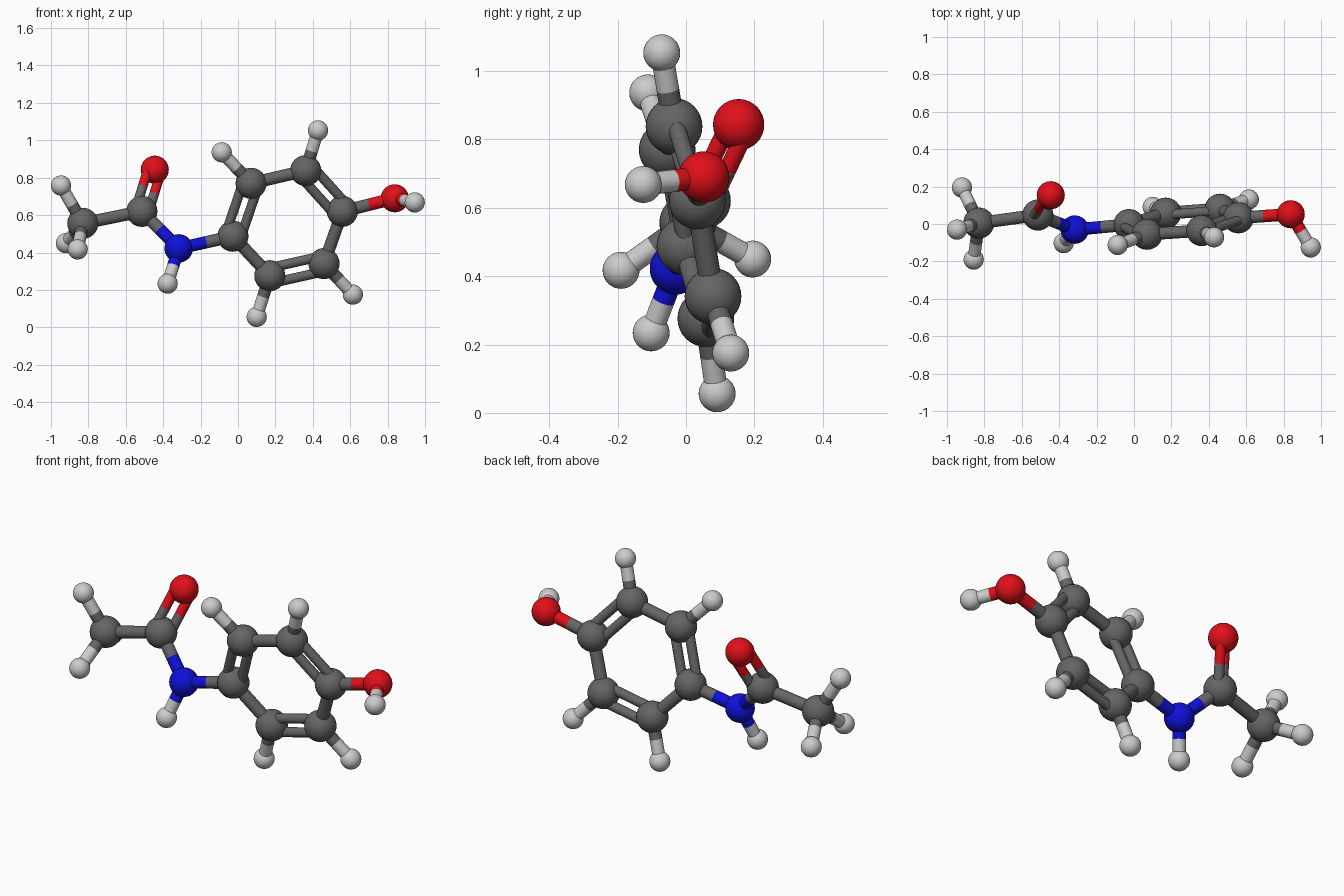
import bpy
from mathutils import Vector

if "Cube" in bpy.data.objects:
    bpy.data.objects.remove(bpy.data.objects["Cube"])

# element: (ball radius, colour)
ELEMENTS = {
    "carbon": (0.083, (0.13, 0.13, 0.13, 1)),
    "hydrogen": (0.054, (0.55, 0.55, 0.55, 1)),
    "oxygen": (0.075, (0.75, 0.005, 0.01, 1)),
    "nitrogen": (0.076, (0.005, 0.005, 0.7, 1)),
}
SINGLE_R, DOUBLE_R, DOUBLE_GAP = 0.033, 0.026, 0.042

MATS = {}
for name, (_, colour) in ELEMENTS.items():
    MATS[name] = bpy.data.materials.new(name)
    MATS[name].diffuse_color = colour

# atoms: element and centre
ATOMS = {
    "methyl": ("carbon", (-0.83, 0.005, 0.556)),
    "methyl_h_top": ("hydrogen", (-0.946, -0.03, 0.758)),
    "methyl_h_back": ("hydrogen", (-0.92, 0.195, 0.45)),
    "methyl_h_front": ("hydrogen", (-0.857, -0.19, 0.417)),
    "carbonyl": ("carbon", (-0.514, 0.048, 0.62)),
    "carbonyl_o": ("oxygen", (-0.445, 0.154, 0.843)),
    "amide": ("nitrogen", (-0.317, -0.03, 0.422)),
    "amide_h": ("hydrogen", (-0.376, -0.102, 0.234)),
    "ring_1": ("carbon", (-0.027, -0.003, 0.487)),
    "ring_2": ("carbon", (0.07, -0.055, 0.77)),
    "ring_3": ("carbon", (0.362, -0.035, 0.838)),
    "ring_4": ("carbon", (0.558, 0.033, 0.62)),
    "ring_5": ("carbon", (0.46, 0.079, 0.341)),
    "ring_6": ("carbon", (0.17, 0.058, 0.276)),
    "ring_2_h": ("hydrogen", (-0.087, -0.112, 0.936)),
    "ring_3_h": ("hydrogen", (0.428, -0.071, 1.053)),
    "ring_5_h": ("hydrogen", (0.614, 0.131, 0.175)),
    "ring_6_h": ("hydrogen", (0.1, 0.091, 0.056)),
    "hydroxyl_o": ("oxygen", (0.838, 0.052, 0.69)),
    "hydroxyl_h": ("hydrogen", (0.945, -0.125, 0.668)),
}

SINGLE = [
    ("methyl", "methyl_h_top"), ("methyl", "methyl_h_back"),
    ("methyl", "methyl_h_front"), ("methyl", "carbonyl"),
    ("carbonyl", "amide"), ("amide", "amide_h"), ("amide", "ring_1"),
    ("ring_2", "ring_3"), ("ring_4", "ring_5"), ("ring_6", "ring_1"),
    ("ring_4", "hydroxyl_o"), ("hydroxyl_o", "hydroxyl_h"),
] + [(f"ring_{i}", f"ring_{i}_h") for i in (2, 3, 5, 6)]


def pos(atom):
    return Vector(ATOMS[atom][1])


def finish(name, element):
    ob = bpy.context.object
    ob.name = name
    ob.data.materials.append(MATS[element])
    bpy.ops.object.shade_smooth_by_angle()


def rod(a, b, radius, shift=Vector()):
    """Bond rod in two halves, each in the colour of its own atom."""
    mid = (pos(a) + pos(b)) / 2
    for near, far in ((a, b), (b, a)):
        axis = mid - pos(near)
        bpy.ops.mesh.primitive_cylinder_add(
            vertices=24, radius=radius, depth=axis.length,
            end_fill_type='NOTHING',
            location=(mid + pos(near)) / 2 + shift,
            rotation=axis.to_track_quat('Z', 'Y').to_euler())
        finish(f"bond_{near}_to_{far}", ATOMS[near][0])


def double_rod(a, b, side):
    axis = (pos(b) - pos(a)).normalized()
    side = (side - axis * side.dot(axis)).normalized()
    for s in (-1, 1):
        rod(a, b, DOUBLE_R, side * s * DOUBLE_GAP)


# atom balls
for name, (element, centre) in ATOMS.items():
    bpy.ops.mesh.primitive_uv_sphere_add(
        segments=32, ring_count=16, radius=ELEMENTS[element][0], location=centre)
    finish(f"{name}_ball", element)

# single bonds
for a, b in SINGLE:
    rod(a, b, SINGLE_R)

# double bonds: the ring pairs lie in the ring plane
ring_normal = (pos("ring_3") - pos("ring_1")).cross(pos("ring_5") - pos("ring_1"))
for i in (1, 3, 5):
    a, b = f"ring_{i}", f"ring_{i + 1}"
    double_rod(a, b, ring_normal.cross(pos(b) - pos(a)))
double_rod("carbonyl", "carbonyl_o", Vector((0.74, 0.5, -0.46)))

for m in bpy.data.materials:
    if m.users and not m.is_grease_pencil:
        m.use_nodes = True
        m.node_tree.nodes["Principled BSDF"].inputs["Base Color"].default_value = m.diffuse_color
